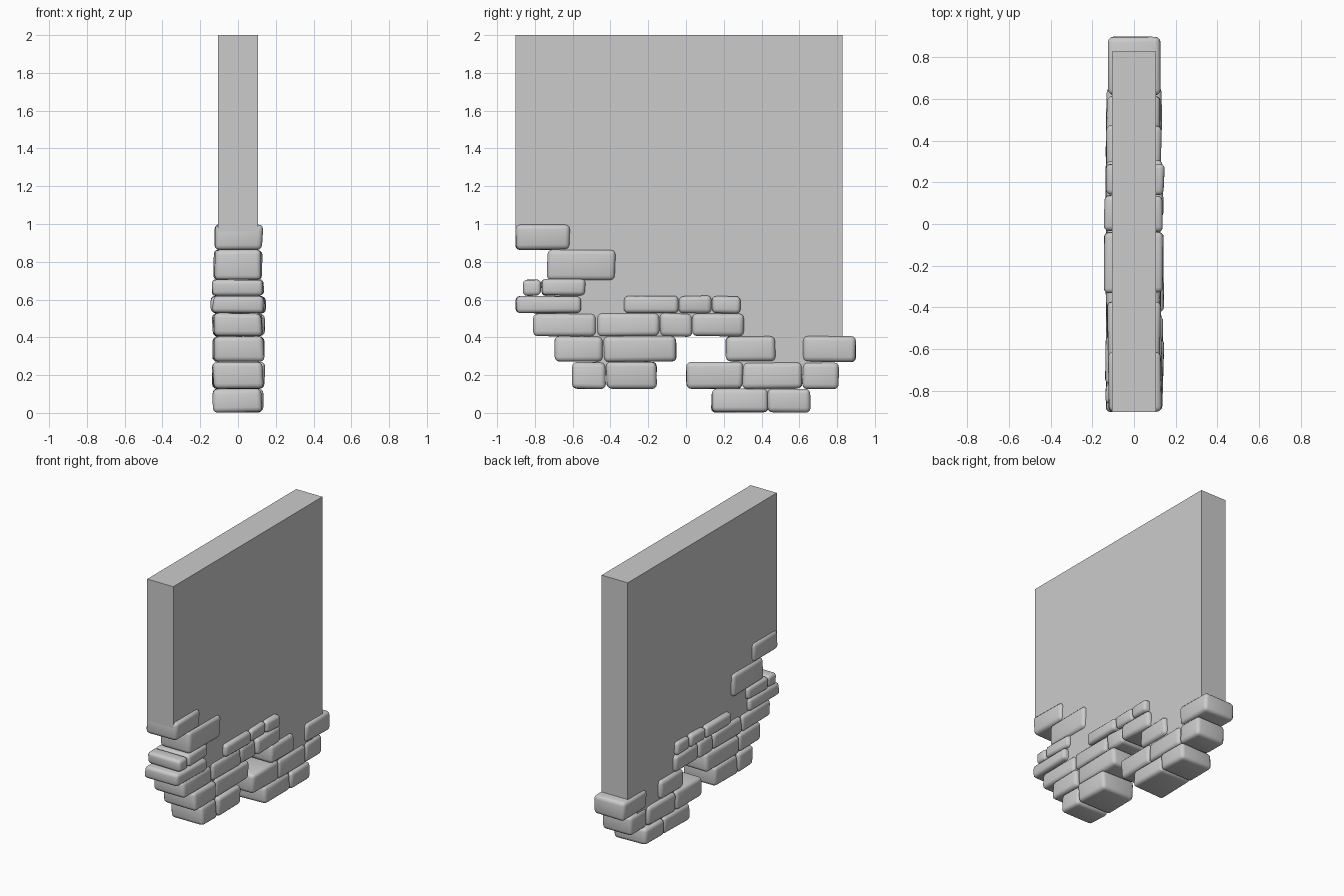
import bpy, bmesh, random
from math import radians
from mathutils import Vector

if "Cube" in bpy.data.objects:
    bpy.data.objects.remove(bpy.data.objects["Cube"])

random.seed(4)


def finish(bm, name, smooth=False):
    bmesh.ops.recalc_face_normals(bm, faces=bm.faces)
    mesh = bpy.data.meshes.new(name)
    bm.to_mesh(mesh)
    bm.free()
    obj = bpy.data.objects.new(name, mesh)
    bpy.context.collection.objects.link(obj)
    if smooth:
        bpy.ops.object.select_all(action='DESELECT')
        obj.select_set(True)
        bpy.context.view_layer.objects.active = obj
        bpy.ops.object.shade_smooth_by_angle(angle=radians(50))
    return obj


# wall slab: stepped lower edge hidden inside the stones, (y, z) outline
outline = [(-.903, 2), (-.903, .96), (-.67, .93), (-.67, .57), (-.62, .57),
           (-.62, .46), (-.56, .46), (-.56, .33), (-.48, .33), (-.48, .2),
           (-.22, .2), (-.22, .33), (-.12, .33), (-.12, .46), (.25, .46),
           (.25, .2), (.36, .2), (.36, .08), (.58, .08), (.58, .2),
           (.72, .2), (.72, .34), (.828, .35), (.828, 2)]
bm = bmesh.new()
face = bm.faces.new([bm.verts.new((-.106, y, z)) for y, z in outline])
ext = bmesh.ops.extrude_face_region(bm, geom=[face])
bmesh.ops.translate(bm, vec=(.212, 0, 0),
                    verts=[v for v in ext['geom'] if isinstance(v, bmesh.types.BMVert)])
finish(bm, "wall_slab")


# rounded, slightly irregular stone
def stone(name, y0, y1, z0, z1, half):
    bm = bmesh.new()
    bmesh.ops.create_cube(bm, size=1)
    size = Vector((2 * half, y1 - y0, z1 - z0))
    mid = Vector((random.uniform(-.004, .004), (y0 + y1) / 2, (z0 + z1) / 2))
    for v in bm.verts:
        v.co = Vector([c * s for c, s in zip(v.co, size)]) + mid
        inward = [random.uniform(0, a) for a in (.014, .008, .006)]
        v.co -= Vector([i if c > m else -i for i, c, m in zip(inward, v.co, mid)])
    bmesh.ops.bevel(bm, geom=bm.edges[:], offset=min(.026, size.z * .24),
                    offset_type='OFFSET', segments=3, profile=.5, affect='EDGES')
    finish(bm, name, True)


# courses: bottom, top, half depth, spans along y
courses = [
    (.0, .13, .138, [(.13, .44), (.43, .66)]),
    (.125, .272, .138, [(-.605, -.42), (-.425, -.15), (0, .305), (.295, .62), (.615, .81)]),
    (.268, .408, .143, [(-.70, -.435), (-.44, -.048), (.207, .477), (.615, .903)]),
    (.402, .53, .140, [(-.815, -.47), (-.475, -.135), (-.14, .035), (.03, .308)]),
    (.525, .622, .148, [(-.905, -.55), (-.335, -.035), (-.04, .14), (.135, .292)]),
    (.618, .71, .144, [(-.865, -.765), (-.77, -.53)]),
    (.70, .867, .134, [(-.74, -.37)]),
    (.86, 1.0, .130, [(-.905, -.612)]),
]
for row, (z0, z1, half, spans) in enumerate(courses, 1):
    for col, (y0, y1) in enumerate(spans, 1):
        depth = .132 if y1 > .8 else half + random.uniform(-.004, .006)
        stone(f"stone_{row}_{col}", y0, y1, z0, z1, depth)
